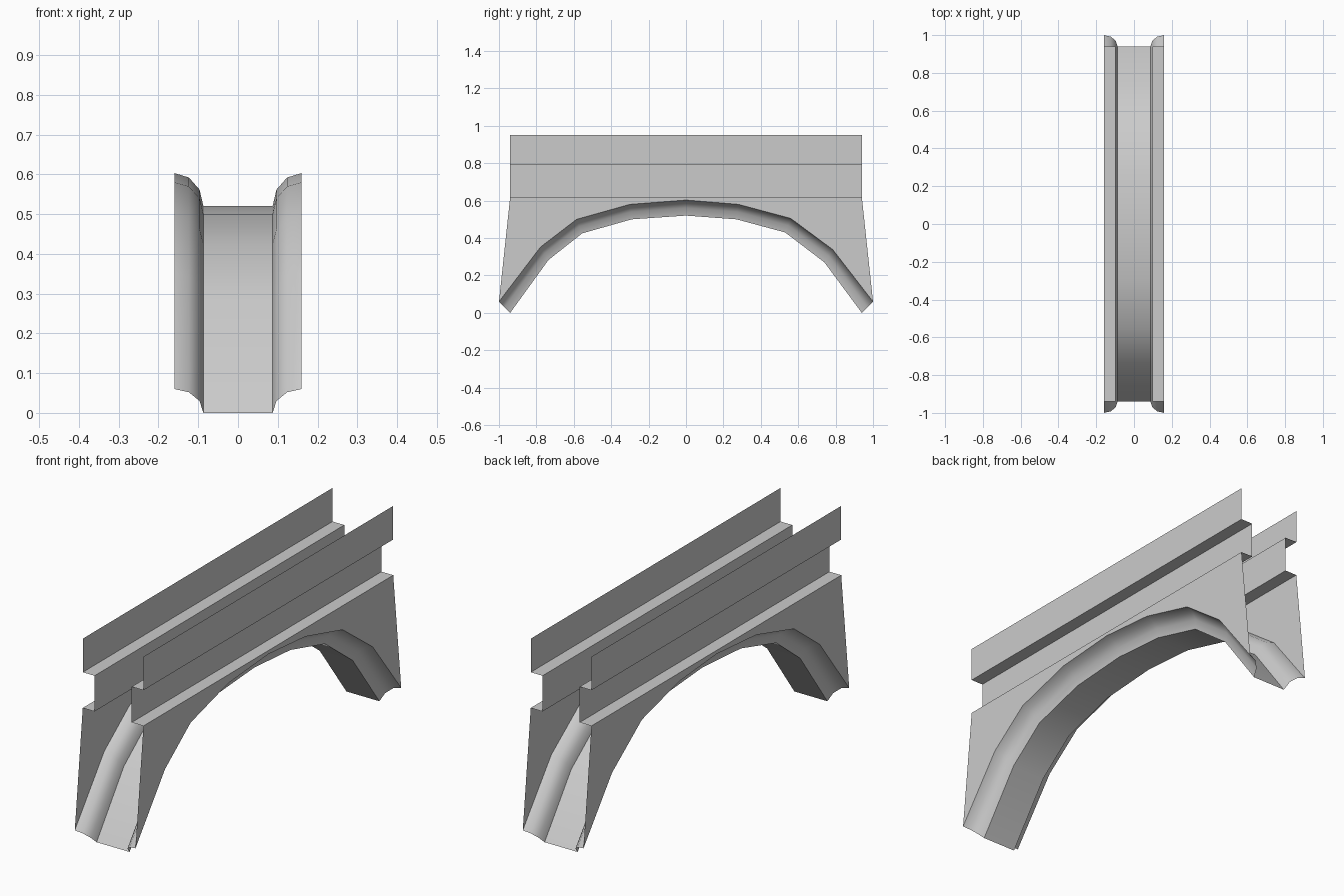
import bpy
from math import sin, cos, radians

if "Cube" in bpy.data.objects:
    bpy.data.objects.remove(bpy.data.objects["Cube"])

# Arch curves seen from the side, as (y, z)
OUTER = [(-1, .06), (-.778, .352), (-.585, .5), (-.3, .58), (0, .603),
         (.28, .58), (.56, .505), (.785, .338), (1, .06)]
INNER = [(-.94, 0), (-.735, .283), (-.555, .425), (-.29, .5), (0, .52),
         (.27, .5), (.53, .43), (.74, .27), (.94, 0)]
HALF_W, SOFFIT_W, INSET_W, END_Y = .16, .087, .098, .94


def make(name, verts, faces, smooth=False):
    mesh = bpy.data.meshes.new(name)
    mesh.from_pydata(verts, [], faces)
    obj = bpy.data.objects.new(name, mesh)
    bpy.context.collection.objects.link(obj)
    if smooth:
        bpy.context.view_layer.objects.active = obj
        obj.select_set(True)
        bpy.ops.object.shade_smooth_by_angle(angle=radians(35))
        obj.select_set(False)
    return obj


def loft(name, rows, smooth=False):
    """Skin quads between rows holding equal numbers of points."""
    n = len(rows[0])
    faces = [(r * n + i, r * n + i + 1, (r + 1) * n + i + 1, (r + 1) * n + i)
             for r in range(len(rows) - 1) for i in range(n - 1)]
    return make(name, [p for row in rows for p in row], faces, smooth)


# Arch underside: flat band with a hollow cove along each edge
cove = [(HALF_W - (HALF_W - SOFFIT_W) * sin(radians(a)), cos(radians(a)))
        for a in (0, 30, 60, 90)]
section = [(-x, t) for x, t in cove] + cove[::-1]
rows = [[(x, iy + (oy - iy) * t, iz + (oz - iz) * t) for x, t in section]
        for (oy, oz), (iy, iz) in zip(OUTER, INNER)]
loft("arch_underside", rows, smooth=True)

for label, s in (("left", -1), ("right", 1)):
    # Side wall above the arch
    outline = OUTER + [(END_Y, .62), (-END_Y, .62)]
    order = list(range(len(outline)))
    make(label + "_side_wall", [(s * HALF_W, y, z) for y, z in outline],
         [order if s > 0 else order[::-1]])

    # Stepped parapet: ledge, recessed band, overhang and top rail
    steps = [(HALF_W, .62), (INSET_W, .62), (INSET_W, .79),
             (HALF_W, .79), (HALF_W, .95)]
    loft(label + "_parapet",
         [[(s * x, -s * END_Y, z) for x, z in steps][::1],
          [(s * x, s * END_Y, z) for x, z in steps]][::-1])
